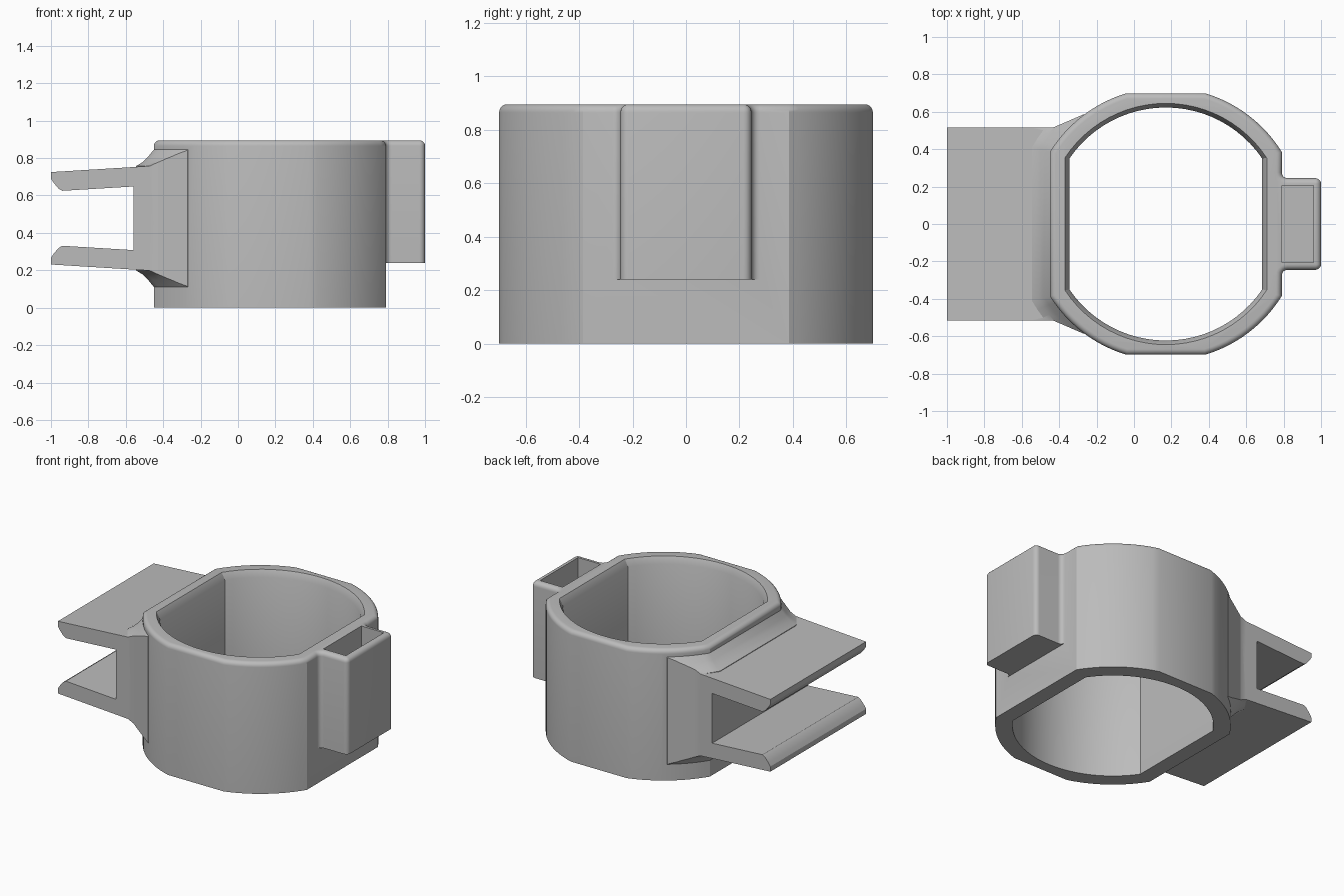
import bpy, bmesh
from math import pi, cos, sin, acos, asin, radians

cube = bpy.data.objects.get("Cube")
if cube:
    bpy.data.objects.remove(cube, do_unlink=True)

CX = 0.17          # centre of the collar
H = 0.895          # collar height
MID = 0.478        # mirror height of the clip jaws
FILLET = 0.03

grey = bpy.data.materials.new("plain grey")
grey.use_nodes = True
grey.diffuse_color = (0.5, 0.5, 0.5, 1)
grey.node_tree.nodes["Principled BSDF"].inputs["Base Color"].default_value = (0.5, 0.5, 0.5, 1)


def loft(name, rings):
    """Closed solid through rings of 3D points with equal counts."""
    bm = bmesh.new()
    loops = [[bm.verts.new(p) for p in ring] for ring in rings]
    n = len(loops[0])
    for a, b in zip(loops, loops[1:]):
        for i in range(n):
            j = (i + 1) % n
            bm.faces.new((a[i], a[j], b[j], b[i]))
    bm.faces.new(loops[0][::-1])
    bm.faces.new(loops[-1])
    bmesh.ops.remove_doubles(bm, verts=bm.verts, dist=1e-5)
    bmesh.ops.recalc_face_normals(bm, faces=bm.faces)
    mesh = bpy.data.meshes.new(name)
    bm.to_mesh(mesh)
    bm.free()
    mesh.materials.append(grey)
    obj = bpy.data.objects.new(name, mesh)
    bpy.context.collection.objects.link(obj)
    return obj


def combine(target, tool, operation):
    """Apply a boolean and discard the tool."""
    mod = target.modifiers.new("combine", "BOOLEAN")
    mod.operation = operation
    mod.solver = "EXACT"
    mod.object = tool
    bpy.context.view_layer.objects.active = target
    bpy.ops.object.modifier_apply(modifier=mod.name)
    bpy.data.objects.remove(tool, do_unlink=True)


def outline(r, hx, hy, z, steps=12):
    """Circle cut by flats at x = +-hx and y = +-hy."""
    lo = acos(hx / r)
    hi = asin(min(1, hy / r))
    quarter = [lo + (hi - lo) * i / steps for i in range(steps + 1)]
    angles = (quarter + [pi - a for a in reversed(quarter)]
              + [pi + a for a in quarter] + [2 * pi - a for a in reversed(quarter)])
    return [(CX + r * cos(a), r * sin(a), z) for a in angles]


def collar_ring(d, z):
    return outline(0.73 + d, 0.62 + d, 0.699 + d, z)


def rounded_top(steps=5):
    """Inset and height along the rounded upper rim."""
    for i in range(steps + 1):
        a = pi / 2 * i / steps
        yield FILLET * (1 - cos(a)), H - FILLET + FILLET * sin(a)


def arc(cx, cy, r, start, end, steps=5):
    return [(cx + r * cos(radians(start + (end - start) * i / steps)),
             cy + r * sin(radians(start + (end - start) * i / steps))) for i in range(steps + 1)]


def socket_ring(t, z):
    """Socket plan, inset by t, with flared roots and round corners."""
    half = ([(0.73, 0.275)] + arc(0.82, 0.275, FILLET + t, 180, 270)
            + arc(0.97, 0.215, FILLET - t, 90, 0))
    return [(x, y, z) for x, y in half] + [(x, -y, z) for x, y in reversed(half)]


# Collar with a rounded upper rim
holder = loft("clip_holder", [collar_ring(0, 0)] + [collar_ring(-t, z) for t, z in rounded_top()])

# Flared root of the jaws, following the collar outline
flare = [(-0.02, 0.845), (0, 0.845), (0.03, 0.808), (0.06, 0.778), (0.095, 0.757)]
profile = flare + [(d, 2 * MID - z) for d, z in reversed(flare)]
root = loft("jaw_root", [collar_ring(d, z) for d, z in profile])
side = [(-0.6, 0.517), (-0.43, 0.517), (-0.27, 0.586), (0, 0.5)]
plan = side + [(x, -y) for x, y in reversed(side)]
combine(root, loft("root_plan", [[(x, y, z) for x, y in plan] for z in (0, H)]), "INTERSECT")

# Two jaws joined by a web
jaw = [(-0.41, 0.762), (-0.56, 0.752), (-1, 0.725), (-1, 0.69), (-0.985, 0.667),
       (-0.96, 0.637), (-0.94, 0.625), (-0.56, 0.648)]
section = jaw + [(x, 2 * MID - z) for x, z in reversed(jaw)]
jaws = loft("jaws", [[(x, y, z) for x, z in section] for y in (-0.517, 0.517)])

# Side socket with an open top
socket = loft("socket", [socket_ring(0, 0.24)] + [socket_ring(t, z) for t, z in rounded_top()])

combine(holder, jaws, "UNION")
combine(holder, root, "UNION")
combine(holder, socket, "UNION")

# Main bore with a chamfered mouth
bore = loft("bore", [outline(0.623, 0.515, 1, -0.1), outline(0.623, 0.515, 1, H - 0.045),
                     outline(0.645, 0.54, 1, H), outline(0.645, 0.54, 1, H + 0.1)])
combine(holder, bore, "DIFFERENCE")

# Socket pocket
corners = [(0.79, -0.205), (0.96, -0.205), (0.96, 0.205), (0.79, 0.205)]
combine(holder, loft("pocket", [[(x, y, z) for x, y in corners] for z in (0.28, 1)]), "DIFFERENCE")

bpy.ops.object.select_all(action="DESELECT")
holder.select_set(True)
bpy.context.view_layer.objects.active = holder
bpy.ops.object.shade_smooth_by_angle(angle=radians(30))
